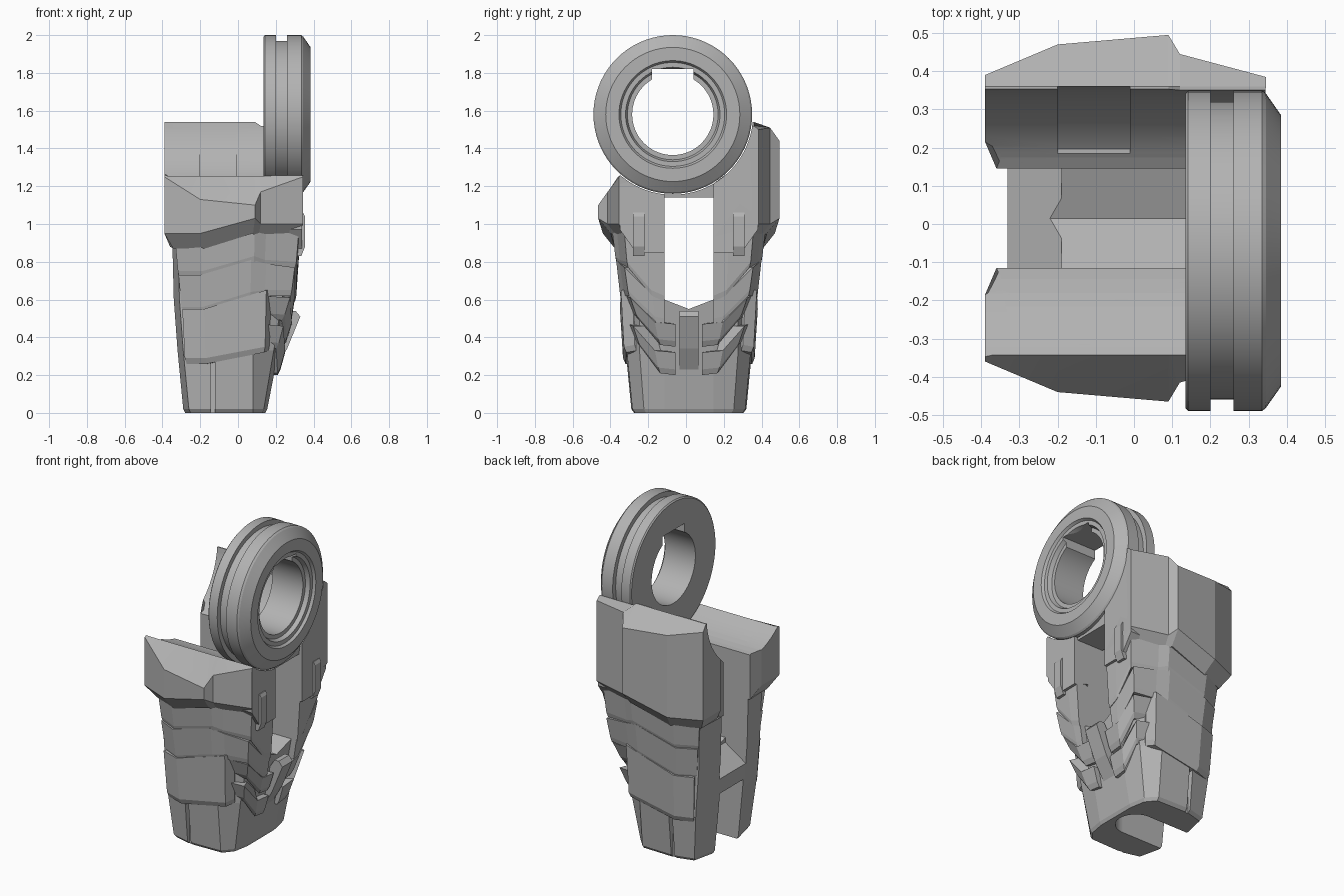
import bpy, bmesh, math
from mathutils import Matrix

cube = bpy.data.objects.get("Cube")
if cube:
    bpy.data.objects.remove(cube, do_unlink=True)

grey = bpy.data.materials.new("armour grey")
grey.use_nodes = True
grey.diffuse_color = (0.45, 0.45, 0.45, 1)
grey.node_tree.nodes["Principled BSDF"].inputs["Base Color"].default_value = (0.45, 0.45, 0.45, 1)

MID = 0.015                  # mirror plane of the body
RING_Y, RING_Z = -0.07, 1.58  # ring axis
SIDES = (("front", -1), ("back", 1))


def finish(name, bm):
    bmesh.ops.recalc_face_normals(bm, faces=bm.faces)
    mesh = bpy.data.meshes.new(name)
    bm.to_mesh(mesh)
    bm.free()
    mesh.materials.append(grey)
    obj = bpy.data.objects.new(name, mesh)
    bpy.context.collection.objects.link(obj)
    return obj


def skin(name, sections, closed=False):
    """Bridge equal-length closed loops; cap the ends unless they join."""
    bm = bmesh.new()
    loops = [[bm.verts.new(p) for p in sec] for sec in sections]
    n = len(loops[0])
    pairs = list(zip(loops, loops[1:]))
    if closed:
        pairs.append((loops[-1], loops[0]))
    else:
        bm.faces.new(loops[0])
        bm.faces.new(loops[-1])
    for a, b in pairs:
        for i in range(n):
            j = (i + 1) % n
            bm.faces.new((a[i], a[j], b[j], b[i]))
    return finish(name, bm)


def prism(name, pts, axis, lo, hi):
    place = {"x": lambda p, t: (t, p[0], p[1]),
             "y": lambda p, t: (p[0], t, p[1]),
             "z": lambda p, t: (p[0], p[1], t)}[axis]
    return skin(name, [[place(p, t) for p in pts] for t in (lo, hi)])


def rect(a, b, c, d):
    return [(a, c), (b, c), (b, d), (a, d)]


def cylinder(r, lo, hi, axis="x", centre=(RING_Y, RING_Z)):
    turn = [math.tau * k / 72 for k in range(72)]
    return prism("cutter", [(centre[0] + r * math.cos(t), centre[1] + r * math.sin(t))
                            for t in turn], axis, lo, hi)


def boolean(obj, cutter, op="DIFFERENCE"):
    cutter.hide_render = True
    mod = obj.modifiers.new("cut", "BOOLEAN")
    mod.operation, mod.object, mod.solver = op, cutter, "EXACT"
    bpy.context.view_layer.update()
    mesh = bpy.data.meshes.new_from_object(obj.evaluated_get(bpy.context.evaluated_depsgraph_get()))
    obj.modifiers.clear()
    obj.data = mesh
    bpy.data.objects.remove(cutter, do_unlink=True)


def band(name, s, stations, taper=0.95, lip=0.93, drop=0.03, inner=0.06):
    """Armour strip; each station is x, half width, top z, bottom z."""
    sections = []
    for x, h, top, bot in stations:
        edge = h if h < 0.14 else 0
        def at(k, z):
            return (x * k, MID + s * (edge or h * k), z)
        ix, ih = x * 0.75, (edge or max(0.13, h * 0.5))
        sections.append([at(1, top), at(taper, bot), at(lip, bot - drop),
                         (ix, MID + s * ih, bot - drop), (ix, MID + s * ih, top)])
    return skin(name, sections)


# Shoulder ring, turned about the x axis
profile = [(.135, .215), (.135, .412), (.142, .42), (.2, .42), (.2, .39), (.26, .39),
           (.26, .42), (.335, .42), (.345, .412), (.385, .355), (.385, .285), (.37, .275),
           (.37, .25), (.345, .24), (.345, .215)]
ring = skin("joint_ring", [[(x, RING_Y + r * math.cos(t), RING_Z + r * math.sin(t)) for x, r in profile]
                           for t in (math.tau * k / 72 for k in range(72))], closed=True)
boolean(ring, prism("cutter", rect(RING_Y - .11, RING_Y + .11, 1.6, 1.82), "x", 0, 1))

# Tapered core
levels = [(0, -.28, .145, .29), (.02, -.29, .155, .305), (.33, -.32, .215, .335),
          (.6, -.34, .265, .335), (1, -.35, .3, .35), (1.24, -.355, .33, .33)]
loops = []
for z, xl, xr, h in levels:
    half = [(xl, .13), (xl + .03, h * .9), (-.14, h), (.08, h * .98), (xr * .88, h * .78), (xr, .13)]
    loops.append([(x, MID - y, z) for x, y in half] + [(x, MID + y, z) for x, y in reversed(half)])
core = skin("core", loops)
window = [(MID - .13, .6), (MID, .55), (MID + .13, .6), (MID + .13, 1.14), (MID - .13, 1.14)]
gap = (MID - .13, MID + .13)
slot = (MID - .115, MID + .115)
boolean(core, prism("cutter", window, "x", -1, 1))
boolean(core, prism("cutter", rect(*gap, 1.1, 1.5), "x", -1, .135))
boolean(core, prism("cutter", [(-.19, .7), (-.19, .57), (-.37, .45), (-.5, .7)], "y", *gap))
boolean(core, prism("cutter", rect(-1, 0, *slot), "z", -1, .38))
boolean(core, cylinder(.115, -1, .38, "z", (0, MID)))
for name, s in SIDES:
    ys = sorted((MID + s * .285, MID + s * .5))
    boolean(core, prism("cutter", rect(-.145, -.122, -.1, .3), "y", *ys))
boolean(core, cylinder(.425, -1, 1))

for name, s in SIDES:
    back = s > 0
    # Upper collar with its sloped crest
    tops = (1.53, 1.5, 1.46, 1.44, 1.51, 1.5) if back else (1.25, 1.25, 1.13, 1.10, 1.17, 1.25)
    plan = [(-.39, .2, -.36, .95), (-.39, .375, -.35, .95), (-.2, .455, -.2, .95),
            (.09, .48, .09, 1.03), (.12, .43, .12, 1.0), (.345, .37, .34, 1.0)]
    sections = []
    for (x, h, ix, bot), top in zip(plan, tops):
        crest = (1.54 if x < .1 else 1.52) if back else 1.27
        sections.append([(ix, MID + s * .13, bot - .07), (ix, MID + s * .13, crest),
                         (x, MID + s * min(.345, h * .95), crest), (x, MID + s * h, top),
                         (x, MID + s * h, bot), (x * .88, MID + s * h * .86, bot - .08)])
    collar = skin(name + "_collar", sections)
    boolean(collar, cylinder(.425, -1, 1))
    if back:
        boolean(collar, cylinder(.432, -.2, -.01))
    else:
        # Shallow angular recess on the crest
        mark = prism("cutter", [(-.275, -.16), (-.05, -.16), (-.05, -.215), (-.22, -.215),
                                (-.22, -.285), (-.275, -.285)], "z", 1, 1.4)
        boolean(mark, cylinder(.437, -1, 1), "INTERSECT")
        boolean(collar, mark)

    # Side plate below the ring
    top = 1.5 if back else 1.25
    plate = prism(name + "_side_plate", [(MID + s * h, z) for h, z in
                  ((.365, top), (.365, .97), (.28, .85), (.13, .85), (.13, top))], "x", .2, .34)
    boolean(plate, cylinder(.425, -1, 1))

    # Raised tab on the side plate
    ys = sorted((MID + s * .235, MID + s * .295))
    prism(name + "_side_tab", [(.3, 1.06), (.345, 1.06), (.355, 1.04), (.355, .88), (.335, .83), (.3, .83)],
          "y", *ys)

    # Wrapping bands that fall to a chevron on the side
    band(name + "_upper_band", s, [
        (-.335, .33, .93, .75), (-.2, .395, .93, .75), (.09, .41, 1.0, .83), (.15, .385, 1.0, .81),
        (.325, .345, 1.0, .8), (.325, .21, .88, .65), (.325, .13, .86, .62)])
    band(name + "_middle_band", s, [
        (-.315, .32, .73, .56), (-.2, .375, .73, .56), (.07, .385, .81, .64), (.15, .365, .79, .65),
        (.3, .34, .77, .65), (.3, .19, .62, .51), (.3, .13, .6, .5)])
    band(name + "_lower_band", s, [
        (-.295, .325, .55, .29), (-.18, .365, .55, .29), (.15, .36, .65, .35), (.175, .3, .65, .36)],
        taper=.955, lip=.92)

    # Small chevrons beside the hook
    for label, x, z in (("upper", .285, 0), ("lower", .25, -.15)):
        band(f"{name}_{label}_chevron", s, [
            (.13, .335 + z * .1, .62 + z, .53 + z), (x - .01, .31 + z * .1, .61 + z, .52 + z),
            (x, .18, .48 + z, .39 + z), (x, .07, .47 + z, .38 + z)], taper=.9, lip=.84)

# Central hook
prism("hook", [(.14, .25), (.19, .22), (.26, .34), (.33, .51), (.305, .54), (.275, .54), (.2, .42)],
      "y", MID - .05, MID + .05)

# Smooth the round surfaces, keep facets crisp
bpy.ops.object.select_all(action="DESELECT")
for obj in bpy.context.collection.objects:
    if obj.type == "MESH" and ("ring" in obj.name or "collar" in obj.name):
        obj.select_set(True)
        bpy.context.view_layer.objects.active = obj
bpy.ops.object.shade_smooth_by_angle(angle=0.2)
